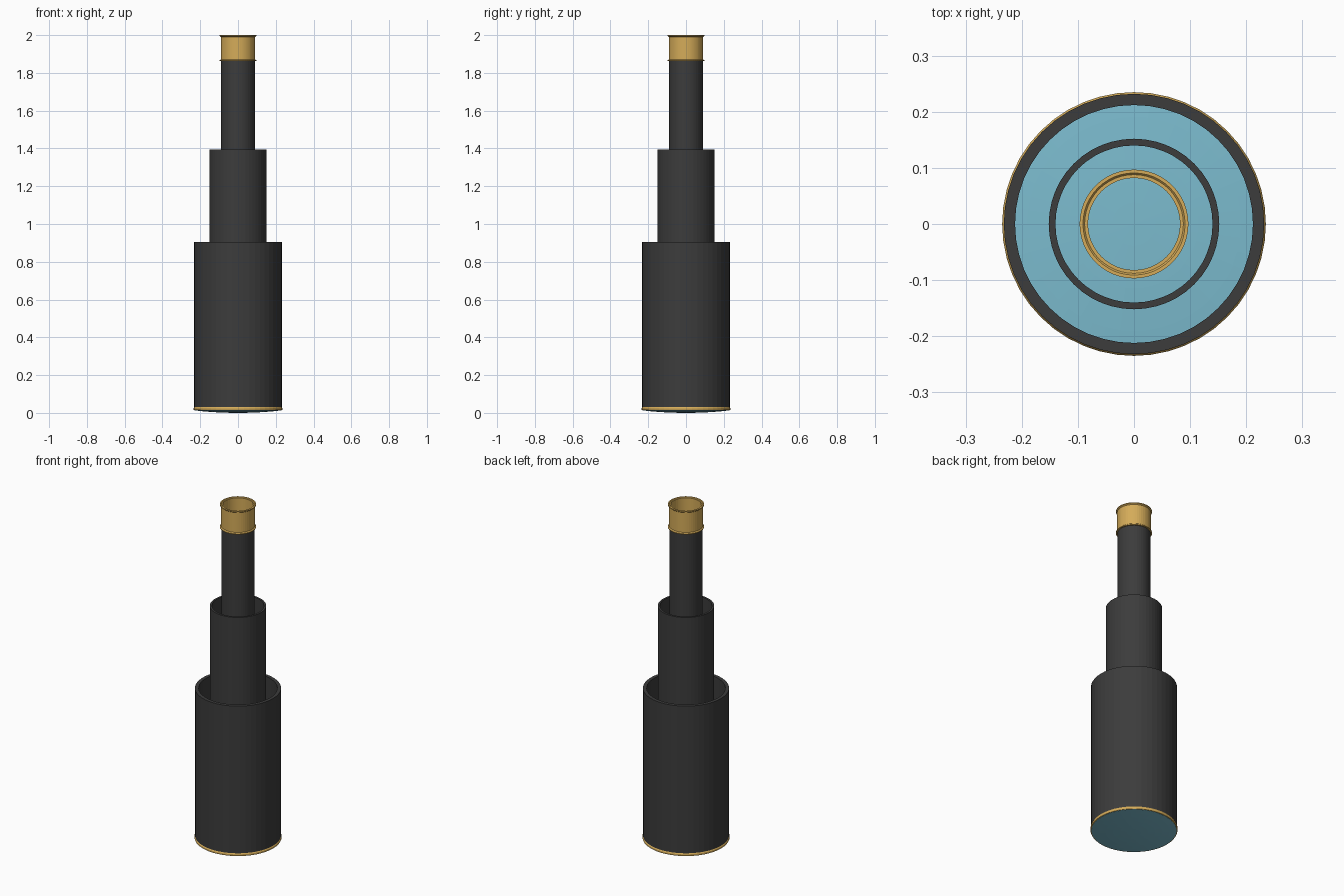
import bpy, bmesh, math

if "Cube" in bpy.data.objects:
    bpy.data.objects.remove(bpy.data.objects["Cube"])

SEG = 48


def material(name, rgb):
    m = bpy.data.materials.new(name)
    m.diffuse_color = (*rgb, 1)
    m.use_nodes = True
    m.node_tree.nodes["Principled BSDF"].inputs["Base Color"].default_value = m.diffuse_color
    return m


dark = material("charcoal", (0.045, 0.045, 0.045))
gold = material("brass", (0.66, 0.41, 0.10))
blue = material("lens blue", (0.20, 0.50, 0.62))


def lathe(name, profile, mat, closed=True):
    """Revolve an (r, z) profile about z; r = 0 points become poles."""
    bm = bmesh.new()
    rings = []
    for r, z in profile:
        if r == 0:
            rings.append([bm.verts.new((0, 0, z))] * SEG)
        else:
            rings.append([bm.verts.new((r * math.cos(2 * math.pi * i / SEG),
                                        r * math.sin(2 * math.pi * i / SEG), z))
                          for i in range(SEG)])
    n = len(rings)
    for k in range(n if closed else n - 1):
        a, b = rings[k], rings[(k + 1) % n]
        for i in range(SEG):
            j = (i + 1) % SEG
            corners = list(dict.fromkeys((a[i], a[j], b[j], b[i])))
            bm.faces.new(corners)
    bmesh.ops.recalc_face_normals(bm, faces=bm.faces)
    me = bpy.data.meshes.new(name)
    bm.to_mesh(me)
    bm.free()
    me.materials.append(mat)
    ob = bpy.data.objects.new(name, me)
    bpy.context.collection.objects.link(ob)
    return ob


def tube(name, inner, outer, z0, z1):
    return lathe(name, [(inner, z0), (outer, z0), (outer, z1), (inner, z1)], dark)


# Three open telescoping tubes
tube("large_tube", 0.212, 0.232, 0.028, 0.905)
tube("middle_tube", 0.140, 0.152, 0.81, 1.395)
tube("small_tube", 0.083, 0.089, 1.29, 1.866)

# Flanged brass eyepiece
lathe("eyepiece", [(0.082, 1.862), (0.097, 1.862), (0.097, 1.867), (0.091, 1.872),
                   (0.091, 1.990), (0.097, 1.995), (0.097, 2.0), (0.091, 2.0),
                   (0.088, 1.997), (0.082, 1.997)], gold)

# Brass rim around the objective lens
lathe("lens_rim", [(0.228, 0.014), (0.233, 0.014), (0.235, 0.018), (0.235, 0.025),
                   (0.232, 0.030), (0.228, 0.030)], gold)

# Double convex lens
R = 0.229
radii = [R * k / 6 for k in range(7)]
bottom = [(r, 0.013 * (r / R) ** 2) for r in radii]
top = [(r, 0.034 - 0.010 * (r / R) ** 2) for r in reversed(radii)]
lathe("objective_lens", bottom + top, blue, closed=False)
